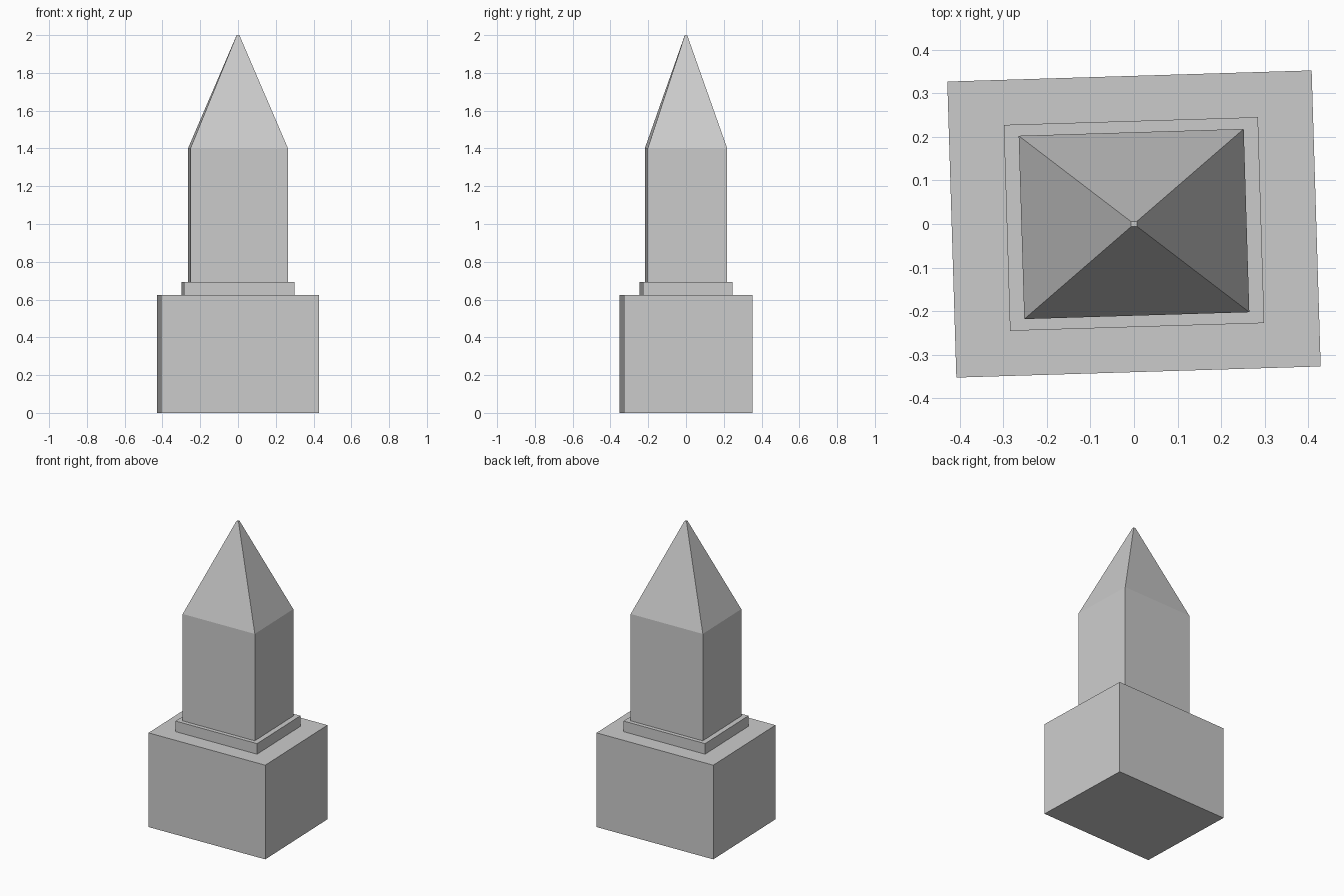
import bpy
import bmesh
import math
from mathutils import Matrix

if "Cube" in bpy.data.objects:
    bpy.data.objects.remove(bpy.data.objects["Cube"])

TURN = Matrix.Rotation(math.radians(1.75), 4, 'Z')


def rectangular_stack(name, sections):
    """Loft through centred rectangles given as (width, depth, z), capped at both ends."""
    bm = bmesh.new()
    rings = []
    for w, d, z in sections:
        rings.append([bm.verts.new((sx * w / 2, sy * d / 2, z))
                      for sx, sy in ((-1, -1), (1, -1), (1, 1), (-1, 1))])
    for low, high in zip(rings, rings[1:]):
        for i in range(4):
            j = (i + 1) % 4
            bm.faces.new((low[i], low[j], high[j], high[i]))
    bm.faces.new(rings[0][::-1])
    bm.faces.new(rings[-1])
    bm.transform(TURN)
    mesh = bpy.data.meshes.new(name)
    bm.to_mesh(mesh)
    bm.free()
    obj = bpy.data.objects.new(name, mesh)
    bpy.context.collection.objects.link(obj)
    return obj


# Heavy block on the ground
rectangular_stack("base_block", [(0.837, 0.68, 0), (0.837, 0.68, 0.623)])

# Thin step under the shaft
rectangular_stack("step", [(0.584, 0.473, 0.623), (0.584, 0.473, 0.693)])

# Straight shaft with a pointed cap, ending in a tiny flat tip
rectangular_stack("shaft_and_point", [(0.517, 0.421, 0.693),
                                      (0.517, 0.421, 1.4),
                                      (0.014, 0.012, 2.0)])
